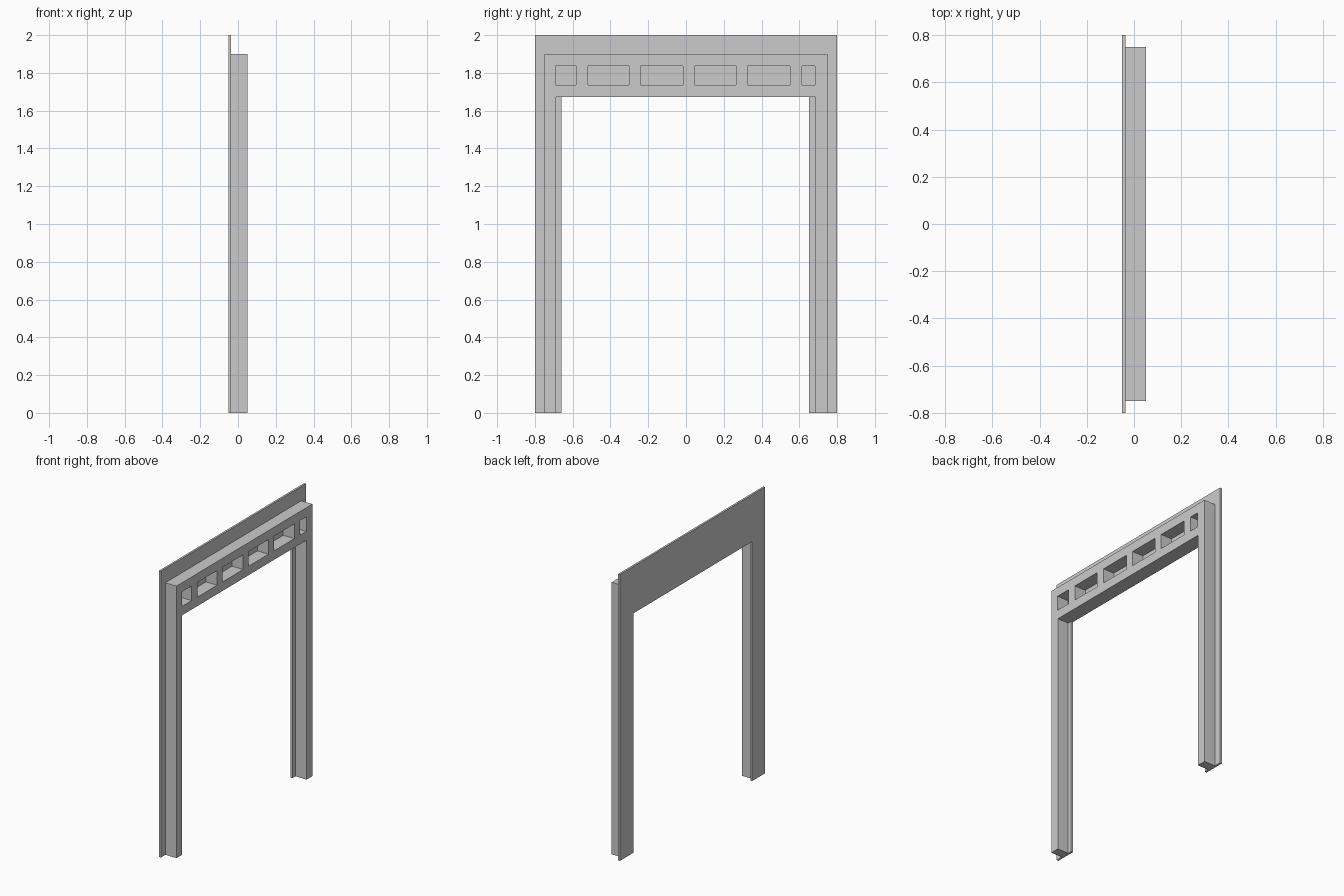
import bpy
import math

if "Cube" in bpy.data.objects:
    bpy.data.objects.remove(bpy.data.objects["Cube"])


def arch(outer, top, inner_left, inner_right, soffit):
    """Door-frame outline in (y, z), open at the bottom."""
    return [(-outer, 0), (inner_left, 0), (inner_left, soffit), (inner_right, soffit),
            (inner_right, 0), (outer, 0), (outer, top), (-outer, top)]


def rect(y0, y1, z0, z1):
    return [(y0, z0), (y1, z0), (y1, z1), (y0, z1)]


def slab(name, loops, x0, x1):
    """Extrude a (y, z) outline, with further loops as holes, from x0 to x1."""
    curve = bpy.data.curves.new(name, 'CURVE')
    curve.dimensions = '2D'
    curve.fill_mode = 'BOTH'
    curve.extrude = (x1 - x0) / 2
    for pts in loops:
        spline = curve.splines.new('POLY')
        spline.points.add(len(pts) - 1)
        for p, (y, z) in zip(spline.points, pts):
            p.co = (y, z, 0, 1)
        spline.use_cyclic_u = True
    obj = bpy.data.objects.new(name, curve)
    bpy.context.collection.objects.link(obj)
    obj.rotation_euler = (math.pi / 2, 0, math.pi / 2)
    obj.location.x = (x0 + x1) / 2
    bpy.ops.object.select_all(action='DESELECT')
    obj.select_set(True)
    bpy.context.view_layer.objects.active = obj
    bpy.ops.object.convert(target='MESH')
    bpy.ops.object.shade_flat()
    return bpy.context.object


# Thin back plate, wider than the frame on every side
slab("back_plate", [arch(0.8, 2.0, -0.658, 0.652, 1.672)], -0.05, -0.036)

# Thick front frame with a row of rectangular openings in the lintel
openings = [(-0.69, -0.583), (-0.52, -0.302), (-0.24, -0.015),
            (0.045, 0.265), (0.325, 0.55), (0.613, 0.683)]
loops = [arch(0.75, 1.9, -0.687, 0.685, 1.672)]
loops += [rect(y0, y1, 1.735, 1.837) for y0, y1 in openings]
slab("front_frame", loops, -0.036, 0.05)
